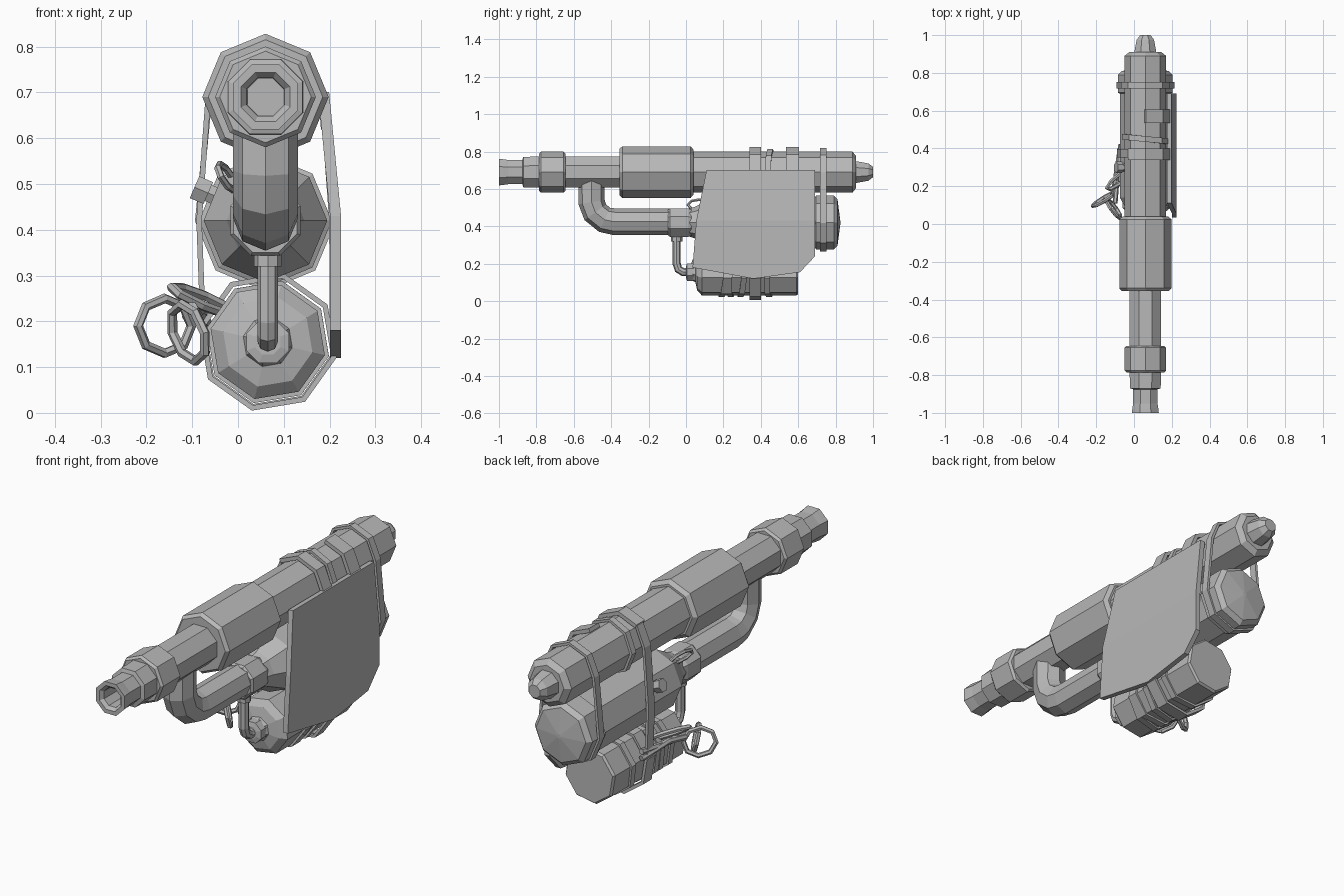
import bpy, bmesh, math
from mathutils import Vector, Matrix
from mathutils.geometry import convex_hull_2d

if "Cube" in bpy.data.objects:
    bpy.data.objects.remove(bpy.data.objects["Cube"])

GREY = (0.48, 0.48, 0.48, 1)
mat = bpy.data.materials.new("plain_grey")
mat.use_nodes = True
mat.diffuse_color = GREY
bsdf = next(n for n in mat.node_tree.nodes if n.type == 'BSDF_PRINCIPLED')
bsdf.inputs["Base Color"].default_value = GREY
bsdf.inputs["Roughness"].default_value = 0.7

MAIN, TANK, BOTTLE = (0.06, 0.69), (0.06, 0.42), (0.065, 0.155)
TURN = math.radians(-13)
FLAT = math.pi / 8


def add(name, data):
    obj = bpy.data.objects.new(name, data)
    data.materials.append(mat)
    bpy.context.collection.objects.link(obj)
    return obj


def from_bmesh(name, bm):
    bmesh.ops.recalc_face_normals(bm, faces=bm.faces)
    mesh = bpy.data.meshes.new(name)
    bm.to_mesh(mesh)
    bm.free()
    return add(name, mesh)


def octagon(centre, r, phase=0.0):
    return [(centre[0] + r * math.cos(phase + i * math.pi / 4),
             centre[1] + r * math.sin(phase + i * math.pi / 4)) for i in range(8)]


def lathe(name, profile, centre, phase=0.0):
    """Eight-sided turned body along y from (y, radius) pairs."""
    bm = bmesh.new()
    rings = [[bm.verts.new((x, y, z)) for x, z in octagon(centre, r, phase)]
             for y, r in profile]
    for a, b in zip(rings, rings[1:]):
        for i in range(8):
            j = (i + 1) % 8
            bm.faces.new((a[i], a[j], b[j], b[i]))
    bm.faces.new(rings[0])
    bm.faces.new(rings[-1])
    return from_bmesh(name, bm)


def strap(name, pts, y, width, slant=0.0, lean=0.0, closed=True, thick=0.012):
    """Flat band following (x, z) points."""
    bm = bmesh.new()
    rows = []
    for x, z in pts:
        c = y + slant * (x - MAIN[0]) + lean * (z - pts[0][1])
        rows.append([bm.verts.new((x, c + s * width / 2, z)) for s in (-1, 1)])
    pairs = list(zip(rows, rows[1:]))
    if closed:
        pairs.append((rows[-1], rows[0]))
    for a, b in pairs:
        bm.faces.new((a[0], b[0], b[1], a[1]))
    obj = from_bmesh(name, bm)
    mod = obj.modifiers.new("thickness", 'SOLIDIFY')
    mod.thickness, mod.offset = thick, 0
    return obj


def hull(*loops):
    pts = [p for loop in loops for p in loop]
    return [pts[i] for i in convex_hull_2d(pts)]


def tube(name, pts, r, res=2, closed=False):
    """Faceted tube along a path."""
    cu = bpy.data.curves.new(name, 'CURVE')
    cu.dimensions = '3D'
    cu.bevel_depth, cu.bevel_resolution, cu.use_fill_caps = r, res, True
    sp = cu.splines.new('POLY')
    sp.points.add(len(pts) - 1)
    for p, co in zip(sp.points, pts):
        p.co = (*co, 1)
    sp.use_cyclic_u, sp.use_smooth = closed, False
    return add(name, cu)


def ring(name, centre, u, v, r):
    """Closed loop spanned by the half-axis vectors u and v."""
    c, u, v = Vector(centre), Vector(u), Vector(v)
    pts = [c + u * math.cos(i * math.pi / 4) + v * math.sin(i * math.pi / 4) for i in range(8)]
    return tube(name, pts, r, 1, True)


# Long upper barrel: bored muzzle, stepped collars, sleeve, body and tail nozzle
lathe("muzzle_barrel", [(-0.8, 0.01), (-0.8, 0.043), (-0.985, 0.045), (-1, 0.058), (-1, 0.077),
                        (-0.975, 0.074), (-0.95, 0.07), (-0.875, 0.07), (-0.87, 0.088),
                        (-0.78, 0.09), (-0.3, 0.09)], MAIN, FLAT)
lathe("muzzle_collar", [(-0.785, 0.1), (-0.775, 0.11), (-0.655, 0.11), (-0.645, 0.1)], MAIN)
lathe("barrel_sleeve", [(-0.355, 0.125), (-0.34, 0.138), (0.025, 0.138), (0.04, 0.12)], MAIN)
lathe("barrel_body", [(0, 0.11), (0.89, 0.11), (0.91, 0.085)], MAIN)
lathe("tail_nozzle", [(0.89, 0.065), (0.915, 0.062), (0.975, 0.05), (1, 0.03)], MAIN, FLAT)

# Middle tank with its cone, end cap and feed pipe
lathe("middle_tank", [(0.02, 0.075), (0.05, 0.085), (0.14, 0.135), (0.69, 0.135), (0.695, 0.145),
                      (0.79, 0.145), (0.81, 0.125), (0.825, 0.01)], TANK)
lathe("pipe_collar", [(-0.095, 0.075), (-0.085, 0.083), (0.01, 0.083), (0.03, 0.075)], TANK, FLAT)
tube("feed_pipe", [(0.06, -0.505, 0.67), (0.06, -0.505, 0.53), (0.06, -0.485, 0.475),
                   (0.06, -0.435, 0.435), (0.06, -0.385, 0.425), (0.06, 0.04, 0.425)], 0.071)

# Lower bottle with ribs and its thin supply line
lathe("lower_bottle", [(0.03, 0.045), (0.05, 0.055), (0.06, 0.1), (0.085, 0.128), (0.59, 0.128),
                       (0.6, 0.12)], BOTTLE, TURN)
lathe("bottle_hub", [(0.0, 0.03), (0.005, 0.05), (0.06, 0.05)], BOTTLE, FLAT)
tube("supply_line", [(0.065, -0.05, 0.38), (0.065, -0.05, 0.2), (0.065, -0.04, 0.17),
                     (0.065, -0.015, 0.155), (0.065, 0.04, 0.155)], 0.022)
tube("supply_line_nut", [(0.065, -0.05, 0.365), (0.065, -0.05, 0.32)], 0.03)
for i, (y, slant) in enumerate([(0.2, 0.1), (0.245, -0.1), (0.3, 0.08), (0.45, -0.12)]):
    strap(f"bottle_rib_{i + 1}", octagon(BOTTLE, 0.131, TURN), y, 0.03, slant, 0.08)

# Straps binding the three bodies
strap("bottle_band", octagon(BOTTLE, 0.148, TURN), 0.37, 0.06)
strap("long_strap", hull(octagon(MAIN, 0.125), octagon(TANK, 0.145),
                         octagon(BOTTLE, 0.145, TURN)), 0.375, 0.045)
strap("rear_strap", hull(octagon(MAIN, 0.122), octagon(TANK, 0.148)), 0.735, 0.035)
strap("slanted_strap", octagon(MAIN, 0.118), 0.45, 0.03, -0.1)

# Side shield with its brackets over the barrel
bm = bmesh.new()
outline = [(0.187, 0.11, 0.7), (0.187, 0.69, 0.7), (0.213, 0.69, 0.43), (0.213, 0.69, 0.24),
           (0.213, 0.61, 0.155), (0.213, 0.36, 0.12), (0.213, 0.035, 0.18), (0.213, 0.055, 0.43)]
v = [bm.verts.new(p) for p in outline]
bm.faces.new((v[0], v[1], v[2], v[7]))
bm.faces.new(v[2:])
shield = from_bmesh("side_shield", bm)
mod = shield.modifiers.new("thickness", 'SOLIDIFY')
mod.thickness, mod.offset = 0.024, 0
for name, y, width, count in (("rear_bracket", 0.57, 0.07, 3), ("front_bracket", 0.37, 0.06, 4)):
    arc = octagon(MAIN, 0.125)[:count]
    strap(name, [(0.19, 0.62)] + arc, y, width, closed=False, thick=0.018)

# Hexagonal knob and small wire loop on the tank's side
tube("tank_knob", [(-0.02, 0.3, 0.46), (-0.075, 0.3, 0.485)], 0.022, 1)
tube("tank_knob_cap", [(-0.065, 0.3, 0.48), (-0.095, 0.3, 0.493)], 0.03, 1)
ring("wire_loop", (-0.025, 0.07, 0.515), (0.012, 0.06, 0), (-0.015, 0, 0.028), 0.008)

# Hanging shears: two finger rings, two arms and the holding loop
ring("shears_ring_outer", (-0.16, 0.13, 0.19), (0.058, 0.035, 0), (0, -0.01, 0.06), 0.011)
ring("shears_ring_inner", (-0.108, 0.08, 0.175), (0.035, -0.05, 0), (-0.015, 0, 0.062), 0.011)
tube("shears_arm_outer", [(-0.11, 0.16, 0.21), (-0.095, 0.26, 0.225), (-0.07, 0.42, 0.2)], 0.013, 1)
tube("shears_arm_inner", [(-0.1, 0.11, 0.23), (-0.09, 0.24, 0.215), (-0.07, 0.42, 0.23)], 0.013, 1)
ring("shears_loop", (-0.075, 0.24, 0.245), (0.07, 0.05, -0.03), (0.005, 0.03, 0.01), 0.011)
